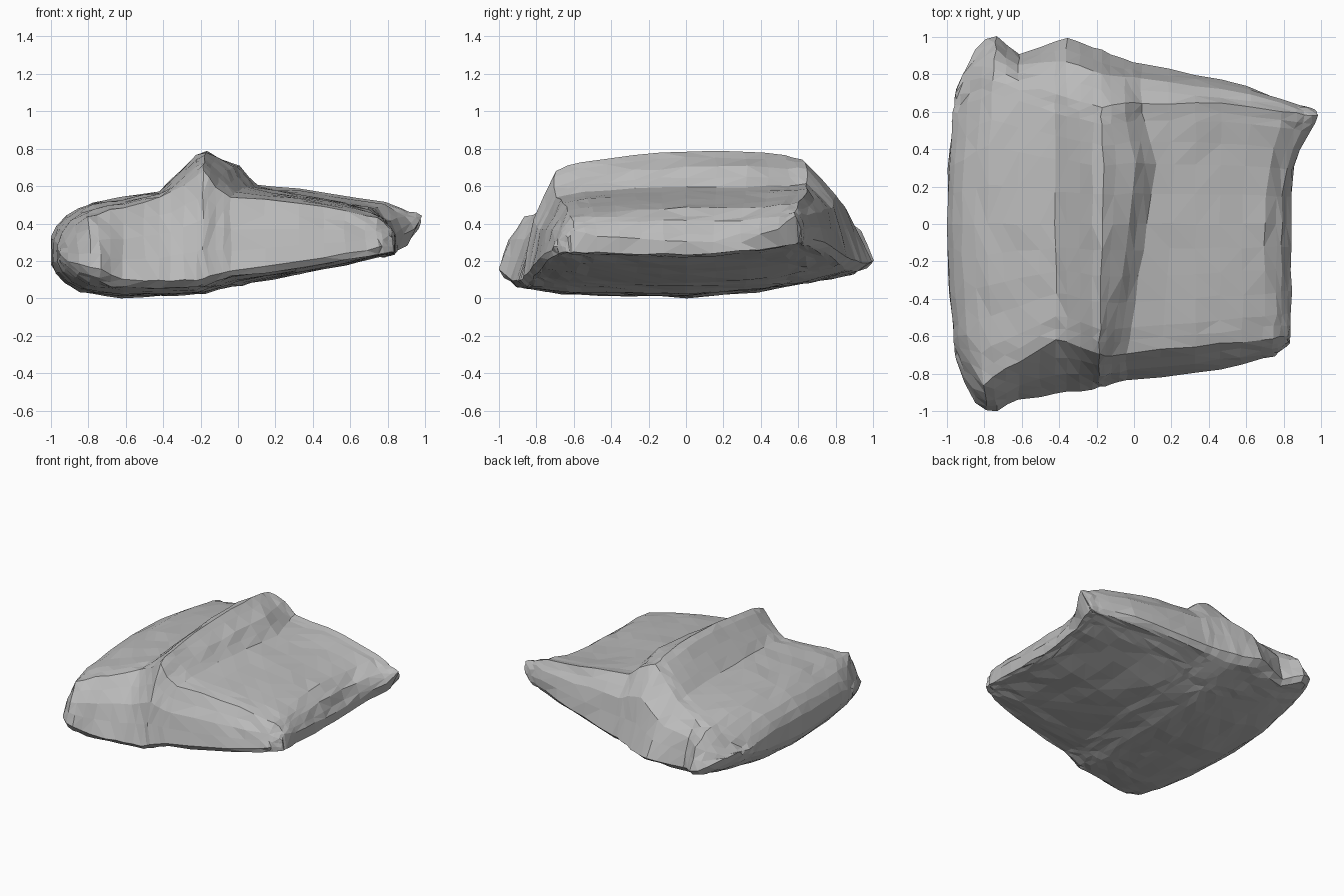
import bpy, bmesh, random
from mathutils import Vector

random.seed(4)
cube = bpy.data.objects.get("Cube")
if cube:
    bpy.data.objects.remove(cube)


def curve(*pairs):
    """Return a function that interpolates linearly between (position, value) pairs."""
    def sample(p):
        if p <= pairs[0][0]:
            return pairs[0][1]
        for (a, va), (b, vb) in zip(pairs, pairs[1:]):
            if p <= b:
                return va + (vb - va) * (p - a) / (b - a)
        return pairs[-1][1]
    return sample


def clamp(value):
    return max(0.0, min(1.0, value))


# Outline of the pouch, along x
front_y = curve((-1, -.72), (-.95, -.93), (-.87, -1), (-.78, -1), (-.63, -.94), (0, -.85), (.6, -.75), (.78, -.7), (.84, -.64))
back_y = curve((-1, .72), (-.95, .9), (-.87, .98), (-.78, 1), (-.63, .9), (-.36, 1), (-.1, .9), (.55, .75), (.84, .62))

# Underside: keel height along x, and its rise towards front and back
keel = curve((-1, .19), (-.95, .1), (-.85, .04), (-.6, .01), (-.2, .03), (.1, .09), (.84, .24))
keel_rise = curve((-1, .1), (-.9, .05), (-.65, .015), (0, 0), (.4, .03), (.7, .08), (1, .15))

# Upper surface: centre line, front hem and back hem
crown = curve((-1, .33), (-.95, .43), (-.8, .51), (-.42, .58), (-.22, .77), (-.17, .79), (-.02, .71), (.08, .6), (.35, .56), (.7, .49), (.79, .42), (.84, .31))
front_hem_y = curve((-1, -.62), (-.85, -.86), (-.4, -.61), (-.17, -.7), (-.05, -.71), (.2, -.67), (.84, -.6))
front_hem_z = curve((-1, .29), (-.95, .38), (-.85, .44), (-.4, .55), (-.17, .69), (-.05, .62), (.08, .55), (.5, .49), (.76, .44), (.84, .37))
back_hem_y = curve((-1, .6), (-.8, .84), (-.4, .69), (-.17, .62), (0, .65), (.5, .64), (.84, .58))
back_hem_z = curve((-1, .29), (-.8, .44), (-.42, .55), (-.17, .75), (-.05, .72), (.08, .62), (.35, .59), (.7, .52), (.84, .45))

# Sideways shifts across y: far corner, and the slanted fold
corner_flare = curve((-.7, -.04), (-.5, 0), (.2, 0), (.35, .05), (.55, .14))
fold_slant = curve((-.7, -.12), (.3, .04), (.6, -.04))
fold_weight = curve((-.2, 0), (-.02, .8), (.08, 1), (.3, 0))


def sections(x):
    """Matching upper and lower profiles at x, as (y, z) points from front to back."""
    low, top = keel(x), crown(x)
    fy, by = front_y(x), back_y(x)
    hf, hb = front_hem_y(x), back_hem_y(x)
    zf, zb = front_hem_z(x), back_hem_z(x)
    side_f = low + keel_rise(fy) + .03
    side_b = low + keel_rise(by) + .03
    control = [
        (fy, side_f), (fy * .65 + hf * .35, side_f * .45 + zf * .55), (hf, zf),
        (hf * .8, zf * .55 + top * .45), (hf * .4, zf * .2 + top * .8), (0, top),
        (hb * .5, top), (hb * .85, (top + zb) / 2), (hb, zb),
        (by * .6 + hb * .4, side_b * .35 + zb * .65), (by, side_b),
    ]
    upper = []
    for (y0, z0), (y1, z1) in zip(control, control[1:]):
        upper += [(y0, z0), ((y0 + y1) / 2, (z0 + z1) / 2)]
    upper.append(control[-1])
    lower = [(y, low + keel_rise(y)) for y, z in upper[1:-1]]
    return upper, lower


def place(x, y, z):
    """Round the long left side, slant the fold and pull out the far corner."""
    left = clamp((-x - .6) / .4)
    right = clamp((x - .45) / .39) * clamp((z - .2) / .2)
    shift = left * .1 * y * y + right * corner_flare(y) + fold_weight(x) * fold_slant(y)
    wobble = Vector([random.uniform(-.006, .006) for _ in range(3)])
    return Vector((x + shift, y, z)) + wobble


# Crumpled pouch body, lofted between sections
stations = [-1, -.97, -.92, -.85, -.78, -.7, -.62, -.5, -.42, -.36, -.29, -.22, -.17,
            -.11, -.02, .03, .08, .2, .33, .46, .58, .7, .76, .79, .82, .84]
bm = bmesh.new()
rows = []
for x in stations:
    upper, lower = sections(x)
    top_row = [bm.verts.new(place(x, y, z)) for y, z in upper]
    inner = [bm.verts.new(place(x, y, z)) for y, z in lower]
    rows.append((top_row, [top_row[0]] + inner + [top_row[-1]]))


def bridge(one, two):
    """Skin the gap between two rows of points, merging shared end points."""
    for i in range(len(one) - 1):
        corners = dict.fromkeys((one[i], one[i + 1], two[i + 1], two[i]))
        bm.faces.new(list(corners))


for (top_a, under_a), (top_b, under_b) in zip(rows, rows[1:]):
    bridge(top_a, top_b)
    bridge(under_b, under_a)

# Close the left and right ends
bridge(rows[0][1], rows[0][0])
bridge(rows[-1][0], rows[-1][1])
bmesh.ops.triangulate(bm, faces=bm.faces[:])
bmesh.ops.recalc_face_normals(bm, faces=bm.faces[:])

# Rest the body on the ground
lowest = min(v.co.z for v in bm.verts)
bmesh.ops.translate(bm, verts=bm.verts[:], vec=(0, 0, -lowest))

mesh = bpy.data.meshes.new("pouch_body")
bm.to_mesh(mesh)
bm.free()
pouch = bpy.data.objects.new("pouch_body", mesh)
bpy.context.collection.objects.link(pouch)

grey = bpy.data.materials.new("plain_grey")
grey.use_nodes = True
colour = (.5, .5, .5, 1)
grey.diffuse_color = colour
grey.node_tree.nodes["Principled BSDF"].inputs["Base Color"].default_value = colour
mesh.materials.append(grey)
